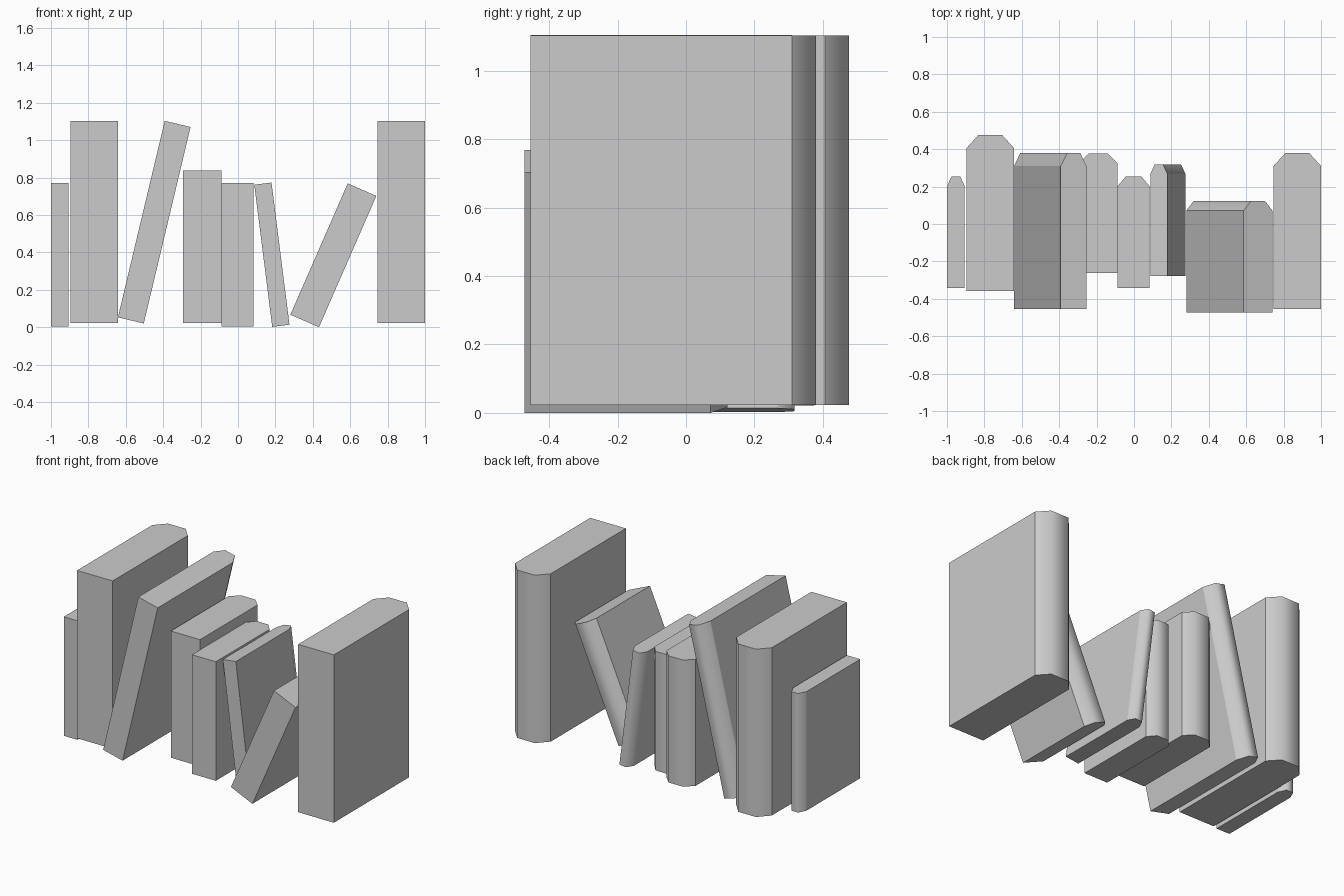
import bpy
import bmesh
from math import radians

if "Cube" in bpy.data.objects:
    bpy.data.objects.remove(bpy.data.objects["Cube"])


def book(name, x, z, width, height, front, back, spine, lean=0):
    """Closed book with a faceted round spine, leaning about its lower left edge."""
    q = width / 4
    outline = [(0, front), (width, front), (width, back - spine),
               (width - q, back), (q, back), (0, back - spine)]
    bm = bmesh.new()
    base = bm.faces.new([bm.verts.new((px, py, 0)) for px, py in outline])
    ext = bmesh.ops.extrude_face_region(bm, geom=[base], use_keep_orig=True)
    top = [v for v in ext["geom"] if isinstance(v, bmesh.types.BMVert)]
    bmesh.ops.translate(bm, verts=top, vec=(0, 0, height))
    bmesh.ops.recalc_face_normals(bm, faces=bm.faces)
    # Only the two edges along the outer spine are shaded soft
    for f in bm.faces:
        f.smooth = True
    for e in bm.edges:
        e.smooth = all(abs(v.co.y - back) < 1e-5 for v in e.verts) and \
            abs(e.verts[0].co.z - e.verts[1].co.z) > 1e-3
    mesh = bpy.data.meshes.new(name)
    bm.to_mesh(mesh)
    bm.free()
    ob = bpy.data.objects.new(name, mesh)
    ob.location = (x, 0, z)
    ob.rotation_euler.y = radians(lean)
    bpy.context.collection.objects.link(ob)


# Three book sizes: tall, medium and small, left to right along the shelf
book("thin_book_left", -1.0, 0.005, 0.095, 0.766, -0.343, 0.253, 0.05)
book("tall_book_left", -0.895, 0.023, 0.253, 1.08, -0.358, 0.476, 0.07)
book("tall_leaning_book", -0.642, 0.053, 0.142, 1.08, -0.454, 0.38, 0.07, 13.4)
book("medium_book", -0.295, 0.022, 0.208, 0.815, -0.262, 0.376, 0.053)
book("small_book", -0.087, 0.005, 0.169, 0.766, -0.343, 0.253, 0.05)
book("thin_leaning_book", 0.183, 0.002, 0.093, 0.766, -0.278, 0.317, 0.05, -7.2)
book("small_leaning_book", 0.28, 0.067, 0.167, 0.766, -0.472, 0.122, 0.05, 23.6)
book("tall_book_right", 0.746, 0.023, 0.254, 1.08, -0.454, 0.38, 0.07)
